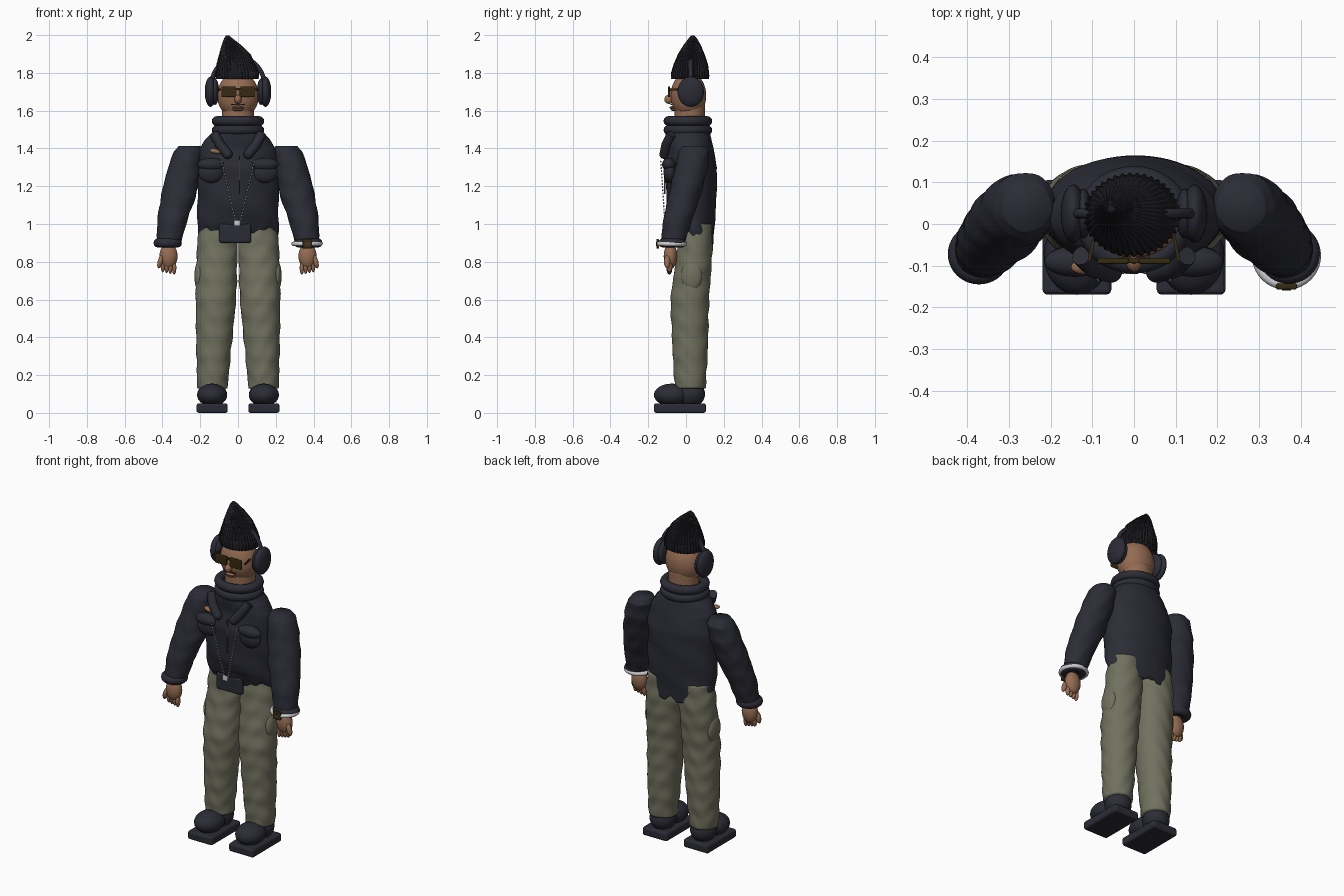
import bpy
import bmesh
from math import sin, cos, pi, tau
from mathutils import Vector

if "Cube" in bpy.data.objects:
    bpy.data.objects.remove(bpy.data.objects["Cube"])


def material(name, r, g, b):
    m = bpy.data.materials.new(name)
    m.use_nodes = True
    m.diffuse_color = (r, g, b, 1)
    node = next(n for n in m.node_tree.nodes if n.type == "BSDF_PRINCIPLED")
    node.inputs["Base Color"].default_value = (r, g, b, 1)
    node.inputs["Roughness"].default_value = 0.8
    return m


CLOTH = material("dark_navy_cloth", 0.024, 0.025, 0.036)
KNIT = material("black_knit", 0.012, 0.012, 0.016)
OLIVE = material("olive_cloth", 0.165, 0.165, 0.115)
SKIN = material("brown_skin", 0.30, 0.15, 0.085)
BRONZE = material("dark_bronze", 0.035, 0.024, 0.006)
SILVER = material("silver", 0.62, 0.62, 0.64)
HAIR = material("dark_hair", 0.06, 0.035, 0.025)


def finish(bm, name, mat, sharp=False):
    bmesh.ops.recalc_face_normals(bm, faces=bm.faces)
    mesh = bpy.data.meshes.new(name)
    bm.to_mesh(mesh)
    bm.free()
    mesh.materials.append(mat)
    for p in mesh.polygons:
        p.use_smooth = not sharp
    ob = bpy.data.objects.new(name, mesh)
    bpy.context.collection.objects.link(ob)
    return ob


def loft(name, rings, mat, side=1, segs=40, steps=10, shape=None):
    """Stack of ellipses (x, y, z, rx, ry); shape returns radius scale and z shift."""
    bm = bmesh.new()
    rows = []
    for i in range(len(rings) - 1):
        last = i == len(rings) - 2
        for s in range(steps + last):
            u = s / steps
            x, y, z, rx, ry = [a + (b - a) * u for a, b in zip(rings[i], rings[i + 1])]
            row = []
            for k in range(segs):
                a = tau * k / segs
                f, dz = shape(a, z) if shape else (1, 0)
                row.append(bm.verts.new((side * (x + rx * f * cos(a)), y + ry * f * sin(a), z + dz)))
            rows.append(row)
    for lo, hi in zip(rows, rows[1:]):
        for k in range(segs):
            n = (k + 1) % segs
            bm.faces.new((lo[k], lo[n], hi[n], hi[k]))
    bm.faces.new(rows[0])
    bm.faces.new(rows[-1])
    return finish(bm, name, mat)


def ball(name, loc, radii, mat, segs=28, rot=(0, 0, 0)):
    bm = bmesh.new()
    bmesh.ops.create_uvsphere(bm, u_segments=segs, v_segments=segs // 2, radius=1)
    bmesh.ops.scale(bm, vec=radii, verts=bm.verts)
    ob = finish(bm, name, mat)
    ob.location, ob.rotation_euler = loc, rot
    return ob


def box(name, loc, size, mat, bevel=0.0, rot=(0, 0, 0)):
    bm = bmesh.new()
    bmesh.ops.create_cube(bm, size=1)
    bmesh.ops.scale(bm, vec=size, verts=bm.verts)
    ob = finish(bm, name, mat, sharp=True)
    ob.location, ob.rotation_euler = loc, rot
    if bevel:
        mod = ob.modifiers.new("bevel", "BEVEL")
        mod.width, mod.segments = bevel, 3
    return ob


def tube(name, points, radius, mat, closed=False):
    """Round cord swept along a path."""
    curve = bpy.data.curves.new(name, "CURVE")
    curve.dimensions = "3D"
    curve.bevel_depth, curve.bevel_resolution, curve.use_fill_caps = radius, 4, True
    spline = curve.splines.new("POLY")
    spline.points.add(len(points) - 1)
    for p, co in zip(spline.points, points):
        p.co = (*co, 1)
    spline.use_cyclic_u = closed
    spline.use_smooth = True
    curve.materials.append(mat)
    ob = bpy.data.objects.new(name, curve)
    bpy.context.collection.objects.link(ob)
    return ob


def hoop(x, y, z, rx, ry, n=40):
    return [(x + rx * cos(tau * k / n), y + ry * sin(tau * k / n), z) for k in range(n)]


# Surface rules: folds in the cloth, jacket hem, knitted ribs
def folds(a, z):
    return 1 + 0.035 * sin(52 * z + 2 * sin(2 * a)) * cos(3 * a + 9 * z), 0


def jacket_shape(a, z):
    front = max(0, -sin(a)) ** 0.5
    low = max(0, (1.05 - z) / 0.15)
    ragged = 0.012 * sin(9 * a) + 0.008 * sin(17 * a)
    return 1 + 0.015 * sin(34 * z + 3 * a), low * (0.06 * front + ragged)


def ribs(a, z):
    return 1 + 0.035 * cos(40 * a + 6 * z) + 0.008 * sin(300 * z), 0


# Jacket body, hem tab and rolled collar
loft("jacket_body", [(0, .05, .89, .205, .095), (0, .04, .97, .215, .11), (0, .03, 1.1, .215, .13),
                     (0, .025, 1.3, .215, .14), (0, .022, 1.4, .2, .122), (0, .015, 1.45, .17, .12),
                     (0, .01, 1.49, .13, .118), (0, .01, 1.53, .115, .11)], CLOTH, segs=64, shape=jacket_shape)
box("front_hem_tab", (-.015, -.055, .95), (.17, .03, .10), CLOTH, .012)
for i, z in enumerate((1.497, 1.545)):
    tube(f"collar_roll_{i + 1}", hoop(0, .01, z, .113, .103), .026, CLOTH, True)

# Head and face
ball("head", (0, .013, 1.68), (.11, .094, .125), SKIN, 40)
loft("neck", [(0, .02, 1.5, .085, .08), (0, .02, 1.64, .085, .08)], SKIN)
ball("nose", (0, -.09, 1.66), (.019, .025, .024), SKIN)
ball("nose_bridge", (0, -.08, 1.685), (.011, .016, .03), SKIN)
for i, z in enumerate((1.605, 1.617)):
    ball(f"lip_{i + 1}", (0, -.066 - .006 * i, z), (.03, .015, .007), SKIN)
box("mouth_line", (0, -.078, 1.611), (.05, .008, .004), HAIR)
box("moustache", (0, -.077, 1.632), (.075, .008, .006), HAIR)

# Ribbed hat leaning to one side
loft("knit_hat", [(-.005, .022, 1.768, .112, .098), (-.005, .022, 1.80, .114, .098),
                  (-.01, .025, 1.84, .102, .09), (-.017, .028, 1.9, .08, .068),
                  (-.036, .033, 1.95, .048, .043), (-.052, .036, 1.985, .02, .02),
                  (-.055, .036, 1.998, .007, .007)], KNIT, segs=200, steps=8, shape=ribs)

# Headphones
tube("headphone_band", [(.143 * cos(pi * k / 24), .025, 1.72 + .165 * sin(pi * k / 24))
                        for k in range(25)], .012, CLOTH)
for s, side in ((1, "left"), (-1, "right")):
    ball(f"{side}_ear_cup", (s * .146, .025, 1.70), (.03, .07, .08), CLOTH)
    ball(f"{side}_ear_pad", (s * .122, .025, 1.70), (.022, .06, .07), CLOTH)

# Glasses
box("glasses_bridge", (0, -.088, 1.715), (.17, .012, .012), BRONZE, .003)
for s, side in ((1, "left"), (-1, "right")):
    box(f"{side}_lens", (s * .05, -.09, 1.70), (.076, .012, .056), BRONZE, .005)
    box(f"{side}_temple", (s * .098, -.04, 1.712), (.008, .1, .009), BRONZE, 0, (0, 0, s * .2))

for s, side in ((1, "left"), (-1, "right")):
    # Sleeve and cuff
    loft(f"{side}_sleeve", [(.367, -.07, .885, .062, .06), (.352, -.05, 1.0, .077, .075),
                            (.315, -.008, 1.15, .093, .085), (.283, .03, 1.3, .088, .087),
                            (.262, .042, 1.385, .075, .08), (.258, .042, 1.412, .058, .06)],
         CLOTH, s, shape=folds)
    tube(f"{side}_cuff", hoop(s * .372, -.072, .9, .05, .048), .025, CLOTH, True)

    # Hand with fingers
    ball(f"{side}_palm", (s * .368, -.082, .83), (.048, .036, .068), SKIN)
    for k in range(4):
        ball(f"{side}_finger_{k + 1}", (s * (.338 + .02 * k), -.088, .768 + .004 * k),
             (.012, .016, .036), SKIN, 14)
    ball(f"{side}_thumb", (s * .412, -.1, .80), (.014, .017, .036), SKIN, 14, (0, -s * .25, 0))

    # Trouser leg with cargo pocket
    loft(f"{side}_trouser_leg", [(.135, .022, .13, .08, .081), (.13, .022, .3, .09, .092),
                                 (.117, .02, .6, .107, .102), (.111, .045, .85, .108, .095),
                                 (.105, .05, 1.0, .1, .085)], OLIVE, s, segs=48, steps=16, shape=folds)
    ball(f"{side}_cargo_pocket", (s * .205, .03, .725), (.026, .055, .08), OLIVE)

    # Boot
    box(f"{side}_boot_sole", (s * .137, -.032, .025), (.165, .275, .05), CLOTH, .012)
    ball(f"{side}_boot_toe", (s * .137, -.075, .095), (.08, .095, .06), CLOTH)
    ball(f"{side}_boot_heel", (s * .135, .025, .1), (.074, .076, .07), CLOTH)

    # Lapel and chest pocket
    tube(f"{side}_lapel", [(s * .125, -.075, 1.475), (s * .095, -.105, 1.42), (s * .055, -.115, 1.37)],
         .026, CLOTH)
    ball(f"{side}_lapel_tip", (s * .055, -.115, 1.37), (.026, .026, .026), CLOTH)
    ball(f"{side}_chest_pocket", (s * .142, -.085, 1.275), (.068, .034, .058), CLOTH)
    ball(f"{side}_pocket_flap", (s * .142, -.09, 1.315), (.073, .037, .035), CLOTH)

    # Open zipper edge as a row of beads
    top, end = Vector((s * .086, -.133, 1.33)), Vector((s * .012, -.112, 1.01))
    for k in range(20):
        ball(f"{side}_zip_tooth_{k + 1}", top.lerp(end, k / 19), (.005, .004, .006), SILVER, 8)

# Zip slider, placket seam and the tear in the chest
box("zip_slider", (-.005, -.114, 1.005), (.034, .012, .03), SILVER, .004)
box("placket_seam", (.008, -.113, 1.26), (.006, .008, .2), HAIR)
ball("chest_tear", (-.12, -.103, 1.385), (.032, .018, .013), SKIN, 20, (0, .2, 0))

# Wristwatch
tube("watch_band", hoop(.366, -.076, .895, .071, .07), .012, SILVER, True)
box("watch_case", (.366, -.15, .895), (.05, .014, .05), BRONZE, .004)
box("watch_dial", (.366, -.158, .895), (.022, .004, .022), HAIR)
